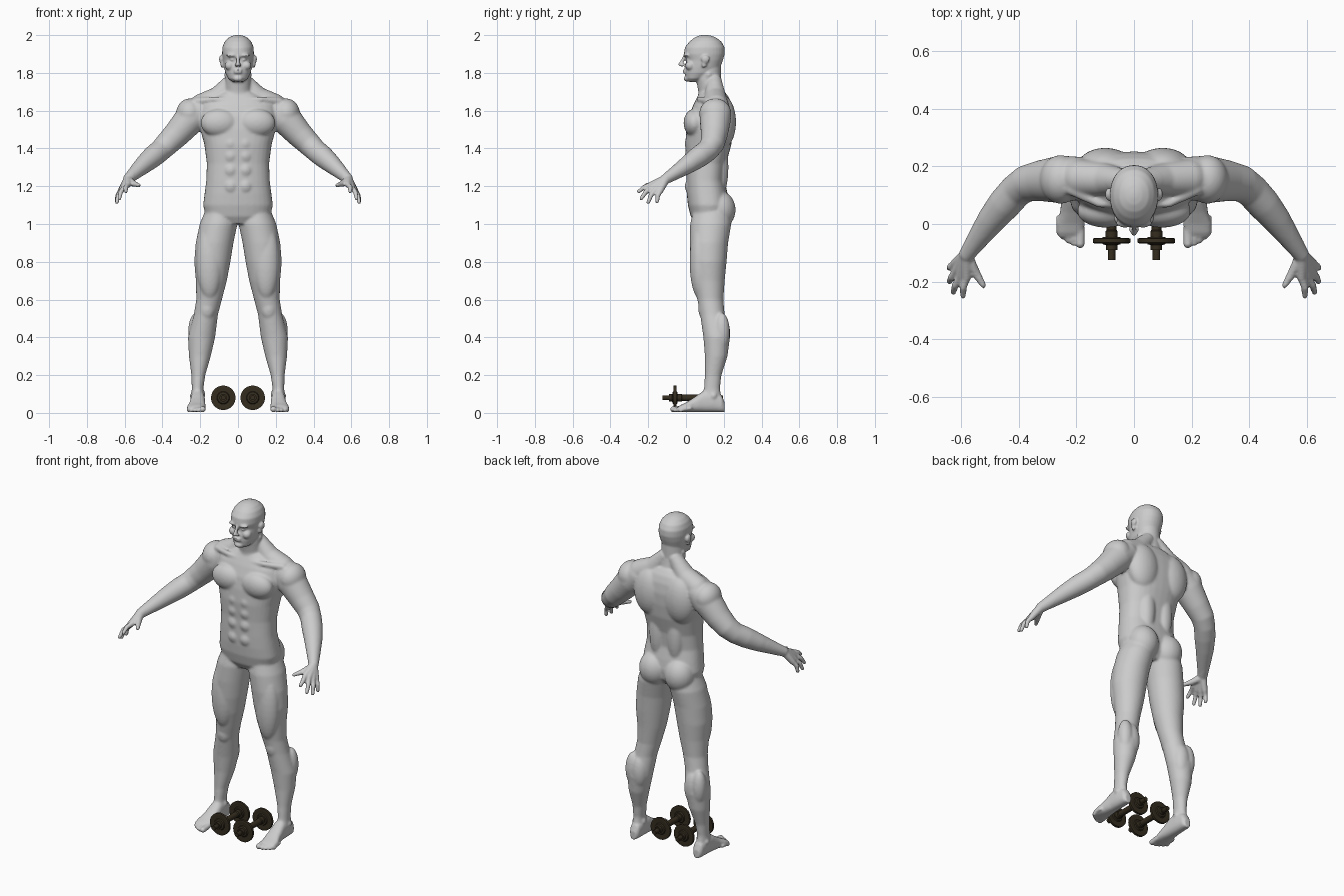
import bpy, bmesh, math
from mathutils import Vector, Matrix

cube = bpy.data.objects.get("Cube")
if cube:
    bpy.data.objects.remove(cube)

X, Y, Z = Vector((1, 0, 0)), Vector((0, 1, 0)), Vector((0, 0, 1))


def material(name, color, roughness):
    mat = bpy.data.materials.new(name)
    mat.use_nodes = True
    mat.diffuse_color = color
    shader = mat.node_tree.nodes["Principled BSDF"]
    shader.inputs["Base Color"].default_value = color
    shader.inputs["Roughness"].default_value = roughness
    return mat


def skin_rings(bm, rings):
    """Join rings of points into one closed surface."""
    loops = [[bm.verts.new(p) for p in ring] for ring in rings]
    faces = [bm.faces.new(loops[0]), bm.faces.new(loops[-1])]
    for low, high in zip(loops, loops[1:]):
        for i in range(len(low)):
            j = (i + 1) % len(low)
            faces.append(bm.faces.new((low[i], low[j], high[j], high[i])))
    bmesh.ops.recalc_face_normals(bm, faces=faces)


def ring(center, u, v, power=2.0, count=32):
    """Superellipse with half axes u and v."""
    points = []
    for i in range(count):
        angle = math.tau * i / count
        c, s = math.cos(angle), math.sin(angle)
        points.append(center + u * math.copysign(abs(c) ** (2 / power), c)
                      + v * math.copysign(abs(s) ** (2 / power), s))
    return points


def column(bm, sections, power=2.0):
    """Upright loft; each section is height, centre x, half width, front y, back y."""
    skin_rings(bm, [ring(Vector((x, (f + b) / 2, z)), X * w, Y * (b - f) / 2, power)
                    for z, x, w, f, b in sections])


def ball(bm, center, size):
    mat = Matrix.Translation(center) @ Matrix.Diagonal((*size, 1))
    bmesh.ops.create_uvsphere(bm, u_segments=24, v_segments=16, radius=1, matrix=mat)


def tube(bm, path):
    """Round-ended limb; each point is x, y, z, radius."""
    pts = [Vector(p[:3]) for p in path]
    rings = []
    for i, p in enumerate(pts):
        along = (pts[min(i + 1, len(pts) - 1)] - pts[max(i - 1, 0)]).normalized()
        u = along.cross(X if abs(along.x) < 0.8 else Z).normalized()
        rings.append(ring(p, u * path[i][3], along.cross(u) * path[i][3]))
    skin_rings(bm, rings)
    for end in (path[0], path[-1]):
        ball(bm, end[:3], (end[3],) * 3)


def new_object(name, bm, mat):
    mesh = bpy.data.meshes.new(name)
    bm.to_mesh(mesh)
    bm.free()
    obj = bpy.data.objects.new(name, mesh)
    bpy.context.collection.objects.link(obj)
    mesh.materials.append(mat)
    return obj


skin = material("light grey skin", (0.6, 0.6, 0.6, 1), 0.6)
iron = material("dark brown iron", (0.035, 0.026, 0.014, 1), 0.5)

# Paired parts, built on the left side first
bm = bmesh.new()

# Leg
column(bm, [(1.08, .09, .08, .04, .23), (1.0, .103, .1, .022, .24), (.9, .124, .1, .02, .223),
            (.8, .136, .096, .025, .215), (.7, .141, .082, .04, .205), (.6, .153, .068, .06, .198),
            (.52, .17, .064, .075, .205), (.4, .193, .072, .092, .233), (.3, .202, .058, .1, .22),
            (.2, .21, .037, .1, .188), (.13, .214, .031, .095, .18), (.06, .214, .034, .08, .19)])
ball(bm, (.163, .1, .55), (.042, .035, .06))
ball(bm, (.18, .19, .42), (.05, .044, .1))
ball(bm, (.222, .19, .43), (.042, .042, .1))
ball(bm, (.15, .075, .8), (.07, .056, .2))
ball(bm, (.186, .14, .1), (.014, .018, .02))
ball(bm, (.242, .145, .09), (.012, .018, .02))

# Buttock
ball(bm, (.084, .178, 1.075), (.088, .085, .1))

# Foot, lofted from heel to ball
skin_rings(bm, [ring(Vector((x, y, top / 2 + .005)), X * w, Z * (top / 2), 2.5) for y, x, w, top in (
    (.205, .212, .018, .05), (.19, .212, .03, .085), (.14, .213, .036, .12), (.09, .213, .038, .11),
    (.04, .215, .042, .075), (0, .22, .049, .05), (-.03, .222, .046, .036), (-.045, .222, .04, .025))])

# Toes, from big to little
for x, tip, r in ((.187, -.068, .016), (.21, -.066, .011), (.229, -.057, .0105),
                  (.246, -.045, .01), (.261, -.028, .01)):
    tube(bm, [(x, tip + .05, .024, r), (x, tip + .015, .02, r), (x, tip, r + .003, r)])

# Arm
tube(bm, [(.2, .16, 1.6, .075), (.255, .155, 1.555, .083), (.325, .15, 1.475, .071),
          (.375, .14, 1.425, .064), (.41, .115, 1.39, .059), (.45, .07, 1.357, .058),
          (.495, .015, 1.318, .05), (.545, -.055, 1.272, .037), (.58, -.105, 1.24, .028)])
ball(bm, (.255, .155, 1.585), (.073, .085, .08))

# Palm, spread from the wrist to each knuckle, then the fingers
wrist = (.582, -.108, 1.238, .024)
for knuckle, tip in (((.582, -.185, 1.208), (.594, -.25, 1.172)),
                     ((.602, -.182, 1.193), (.628, -.237, 1.135)),
                     ((.616, -.163, 1.179), (.641, -.2, 1.115)),
                     ((.622, -.137, 1.174), (.642, -.153, 1.118))):
    middle = Vector(knuckle).lerp(Vector(tip), .5) + Vector((.006, -.004, .005))
    tube(bm, [wrist, (*knuckle, .016)])
    tube(bm, [(*knuckle, .0145), (*middle, .0125), (*tip, .01)])
tube(bm, [(.578, -.12, 1.228, .022), (.548, -.172, 1.212, .016), (.523, -.215, 1.204, .0115)])

# Chest, shoulder blade and neck-to-shoulder muscles
ball(bm, (.098, .045, 1.535), (.1, .058, .075))
ball(bm, (.1, .195, 1.54), (.1, .07, .14))
ball(bm, (.06, .18, 1.3), (.05, .045, .16))
tube(bm, [(.035, .15, 1.755, .04), (.1, .155, 1.675, .057), (.19, .16, 1.625, .066)])
tube(bm, [(.015, .065, 1.655, .012), (.12, .07, 1.66, .014), (.22, .12, 1.65, .02)])
tube(bm, [(.014, .07, 1.66, .012), (.055, .12, 1.79, .018)])

# Stomach muscles
for height in (1.2, 1.285, 1.36, 1.425):
    ball(bm, (.038, .03, height), (.042, .037, .045))

# Face halves and ears
ball(bm, (.032, .005, 1.893), (.03, .018, .01))
ball(bm, (.03, .012, 1.87), (.015, .014, .009))
ball(bm, (.045, .022, 1.838), (.025, .026, .024))
ball(bm, (.009, -.02, 1.84), (.009, .011, .007))
ball(bm, (.089, .103, 1.872), (.011, .022, .022))
ball(bm, (.084, .096, 1.848), (.009, .014, .022))

# Mirror the paired parts to the right side
copy = bmesh.ops.duplicate(bm, geom=bm.verts[:] + bm.edges[:] + bm.faces[:])["geom"]
for v in [g for g in copy if isinstance(g, bmesh.types.BMVert)]:
    v.co.x *= -1
bmesh.ops.reverse_faces(bm, faces=[g for g in copy if isinstance(g, bmesh.types.BMFace)])

# Torso and neck
column(bm, [(z, 0, *rest) for z, *rest in (
    (1.0, .12, .05, .19), (1.04, .17, .025, .22), (1.1, .185, .01, .228), (1.16, .177, .004, .22),
    (1.23, .168, .002, .205), (1.32, .165, .002, .213), (1.42, .178, -.004, .24),
    (1.5, .2, .002, .25), (1.57, .21, .015, .252), (1.63, .2, .038, .243),
    (1.67, .14, .058, .228), (1.7, .08, .075, .205))], 2.4)
column(bm, [(1.64, 0, .08, .065, .21), (1.7, 0, .07, .065, .198), (1.76, 0, .067, .055, .185),
            (1.84, 0, .065, .05, .185)])

# Head, nose, lips and chin
column(bm, [(z, 0, *rest) for z, *rest in (
    (1.753, .03, .012, .07), (1.77, .052, .0, .1), (1.8, .067, -.006, .155), (1.83, .074, -.006, .182),
    (1.868, .08, .002, .196), (1.9, .084, -.011, .205), (1.935, .083, -.006, .204),
    (1.965, .071, .018, .188), (1.985, .052, .042, .163), (1.996, .03, .066, .137),
    (2.001, .01, .09, .112))], 2.15)
tube(bm, [(0, -.006, 1.89, .009), (0, -.018, 1.865, .009), (0, -.03, 1.845, .011)])
for height in (1.802, 1.814):
    ball(bm, (0, -.007, height), (.023, .01, .0055))
ball(bm, (0, .006, 1.77), (.026, .018, .016))

# Fuse everything into one body
source = new_object("body_source", bm, skin)
remesh = source.modifiers.new("Fuse", 'REMESH')
remesh.mode = 'VOXEL'
remesh.voxel_size = 0.0055
graph = bpy.context.evaluated_depsgraph_get()
mesh = bpy.data.meshes.new_from_object(source.evaluated_get(graph))
bpy.data.objects.remove(source)
mesh.name = "body"
body = bpy.data.objects.new("body", mesh)
bpy.context.collection.objects.link(body)
mesh.materials.clear()
mesh.materials.append(skin)

# Blend muscles strongly, but keep head, hands and feet crisp
soft = body.vertex_groups.new(name="soft")
soft.add([v.index for v in mesh.vertices
          if .1 < v.co.z < 1.75 and abs(v.co.x) < .55], 1, 'REPLACE')
for group, steps in (("soft", 14), ("", 3)):
    smooth = body.modifiers.new("Smooth", 'SMOOTH')
    smooth.factor, smooth.iterations, smooth.vertex_group = .5, steps, group
mesh.polygons.foreach_set("use_smooth", [True] * len(mesh.polygons))


# Dumbbells: one turned profile (distance along the bar, radius), mirrored about the middle
half = [(0, .017), (.055, .017), (.06, .021), (.08, .021), (.08, .03), (.086, .034), (.086, .05),
        (.084, .06), (.086, .065), (.1, .065), (.102, .06), (.1, .05), (.1, .034), (.106, .03),
        (.108, .02), (.125, .02), (.125, .013), (.16, .013)]
profile = [(-d, r) for d, r in reversed(half[1:])] + half
for side, x in (("left", .078), ("right", -.078)):
    bm = bmesh.new()
    skin_rings(bm, [ring(Vector((x, .035 + d, .08)), X * r, Z * r, 2, 24) for d, r in profile])
    dumbbell = new_object(side + "_dumbbell", bm, iron)
    bpy.ops.object.select_all(action='DESELECT')
    dumbbell.select_set(True)
    bpy.context.view_layer.objects.active = dumbbell
    bpy.ops.object.shade_smooth_by_angle(angle=math.radians(35))
